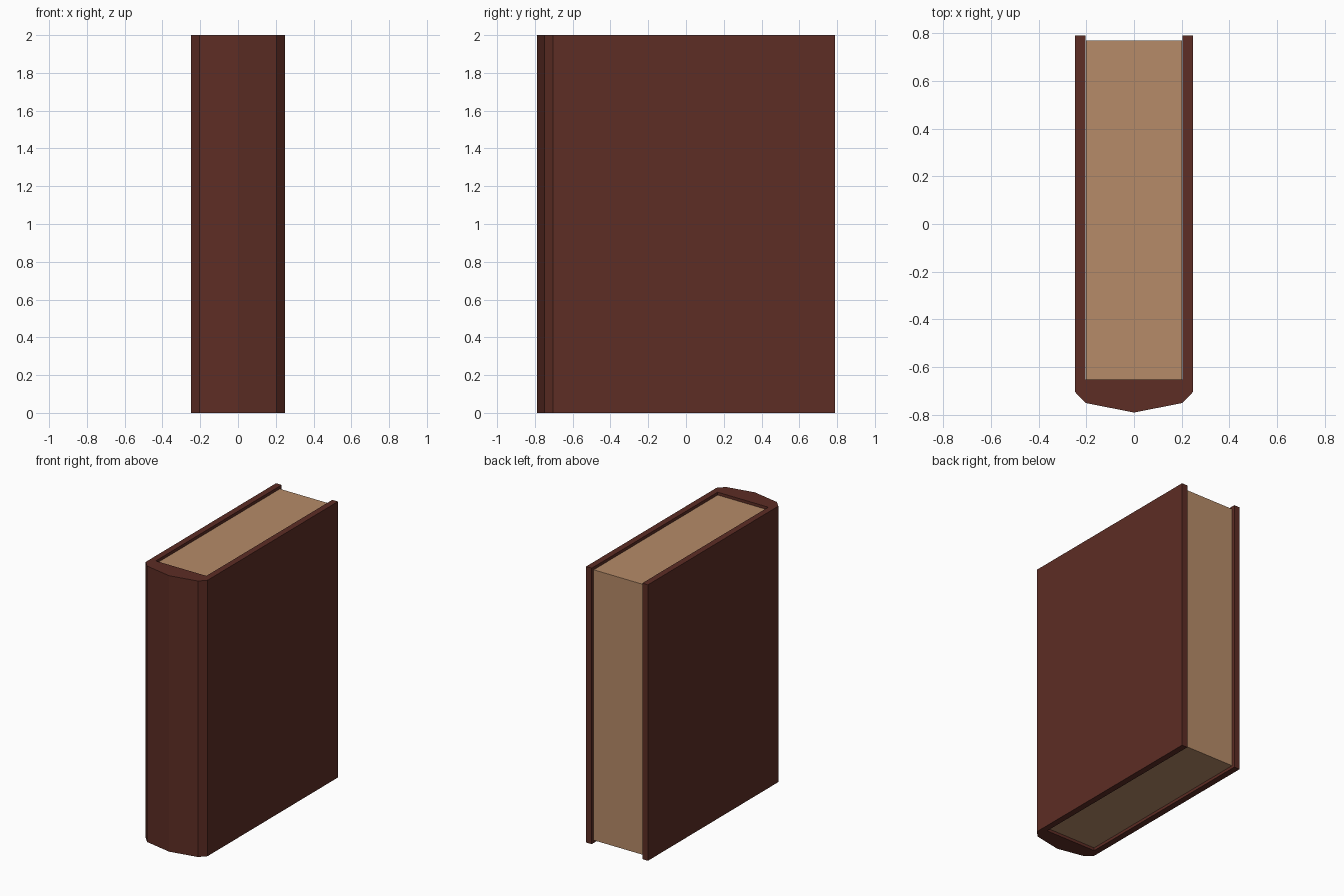
import bpy, bmesh

if "Cube" in bpy.data.objects:
    bpy.data.objects.remove(bpy.data.objects["Cube"])


def material(name, rgb):
    m = bpy.data.materials.new(name)
    m.diffuse_color = (*rgb, 1)
    m.use_nodes = True
    m.node_tree.nodes["Principled BSDF"].inputs["Base Color"].default_value = m.diffuse_color
    return m


def prism(name, outline, z0, z1, mat):
    """Extrude an xy outline from z0 to z1."""
    bm = bmesh.new()
    base = bm.faces.new([bm.verts.new((x, y, z0)) for x, y in outline])
    top = bmesh.ops.extrude_face_region(bm, geom=[base])["geom"]
    verts = [v for v in top if isinstance(v, bmesh.types.BMVert)]
    bmesh.ops.translate(bm, verts=verts, vec=(0, 0, z1 - z0))
    bmesh.ops.recalc_face_normals(bm, faces=bm.faces)
    mesh = bpy.data.meshes.new(name)
    bm.to_mesh(mesh)
    bm.free()
    mesh.materials.append(mat)
    obj = bpy.data.objects.new(name, mesh)
    bpy.context.collection.objects.link(obj)
    return obj


leather = material("dark red brown leather", (0.109, 0.026, 0.018))
paper = material("tan paper", (0.468, 0.258, 0.138))

# Cover: half profile from the inside back edge round to the spine, then mirrored
half = [(0.203, -0.652), (0.203, 0.79), (0.248, 0.79),
        (0.248, -0.703), (0.203, -0.75)]
outline = half + [(0, -0.79)] + [(-x, y) for x, y in reversed(half)]
prism("cover", outline, 0, 2, leather)

# Page block, slightly recessed at the top, bottom and fore edge
pages = [(-0.202, -0.651), (0.202, -0.651), (0.202, 0.768), (-0.202, 0.768)]
prism("page_block", pages, 0.02, 1.98, paper)
